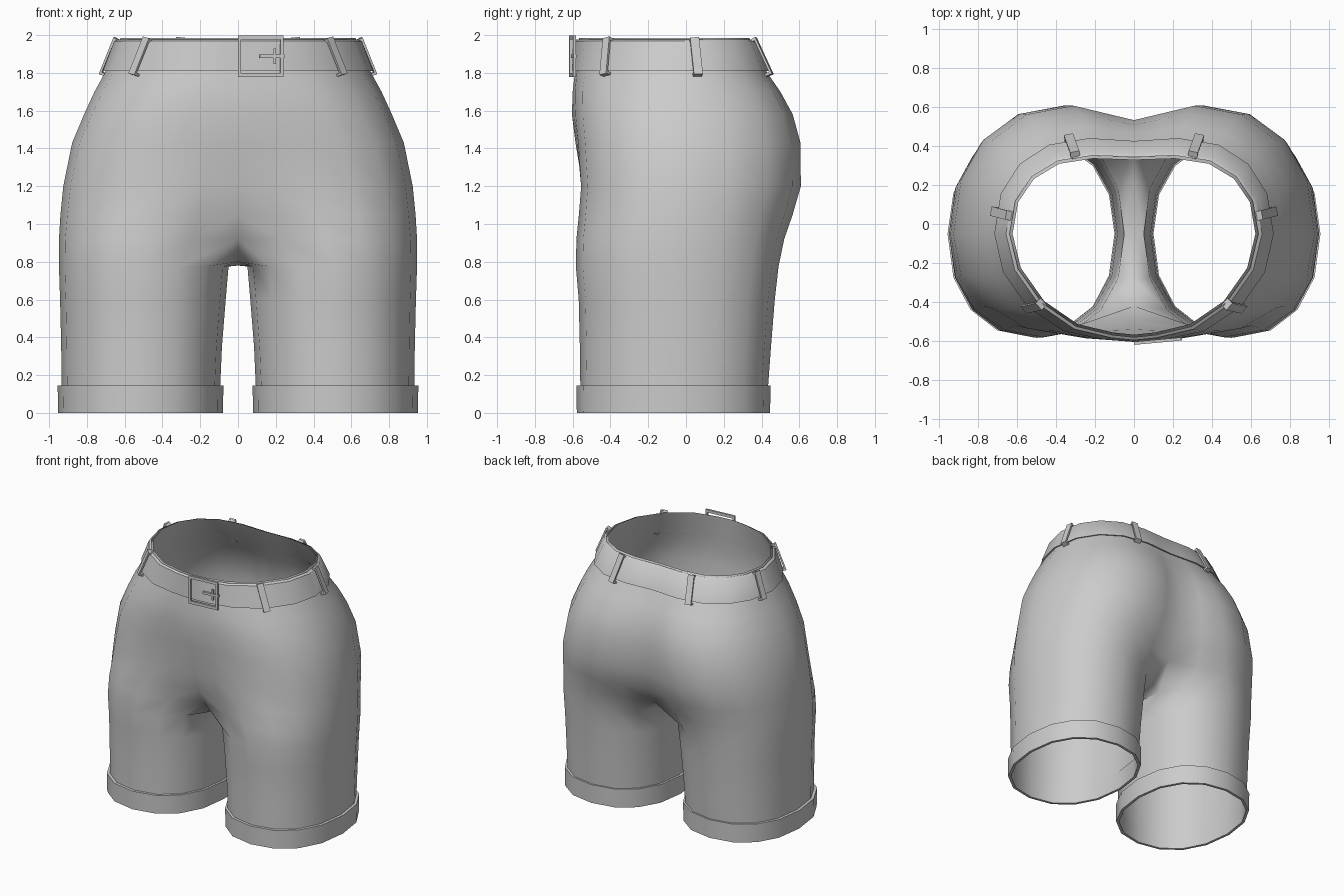
import bpy, bmesh, math
from mathutils import Vector

if "Cube" in bpy.data.objects:
    bpy.data.objects.remove(bpy.data.objects["Cube"])

fabric = bpy.data.materials.new("grey fabric")
fabric.diffuse_color = (0.6, 0.6, 0.6, 1)
fabric.use_nodes = True
fabric.node_tree.nodes["Principled BSDF"].inputs["Base Color"].default_value = fabric.diffuse_color

CY = -0.05   # depth of the widest point
# torso: z, half width, front y, back y, front lobe x, back lobe x,
#        front centre y, back centre y, front roundness
TORSO = [
    (1.985, 0.622, -0.555, 0.335, 0.11, 0.21, -0.567, 0.328, 1.10),
    (1.80, 0.705, -0.578, 0.430, 0.16, 0.23, -0.588, 0.415, 1.05),
    (1.70, 0.760, -0.588, 0.500, 0.20, 0.26, -0.600, 0.465, 1.00),
    (1.58, 0.815, -0.585, 0.565, 0.25, 0.28, -0.604, 0.508, 0.95),
    (1.43, 0.878, -0.570, 0.606, 0.31, 0.31, -0.585, 0.532, 0.90),
    (1.20, 0.925, -0.555, 0.608, 0.37, 0.35, -0.540, 0.525, 0.90),
    (1.05, 0.940, -0.567, 0.565, 0.41, 0.39, -0.500, 0.480, 0.90),
    (0.92, 0.948, -0.580, 0.520, 0.46, 0.44, -0.420, 0.400, 0.90),
]
# leg: z, inner x, outer x, front y, back y
LEG = [
    (0.775, 0.050, 0.948, -0.583, 0.490),
    (0.60, 0.065, 0.942, -0.568, 0.470),
    (0.35, 0.085, 0.936, -0.562, 0.450),
    (0.01, 0.100, 0.932, -0.558, 0.425),
]


def spow(v, p=0.9):
    return math.copysign(abs(v) ** p, v)


def lerp_level(table, z):
    for a, b in zip(table, table[1:]):
        if z >= b[0]:
            f = (z - a[0]) / (b[0] - a[0])
            return [u + (v - u) * f for u, v in zip(a, b)]
    return table[-1]


def torso_point(lv, deg, d=0.0):
    z, w, yf, yb, cf, cb, _, _, pf = lv
    t = math.radians(deg)
    p, cx = (0.9, cb) if deg > 0 else (pf, cf)
    c, s = spow(math.cos(t), p), spow(math.sin(t), p)
    ry = (yb + d - CY) if s > 0 else (CY - yf + d)
    return Vector((cx + (w + d - cx) * c, CY + ry * s, z))


def torso_ring(lv, d=0.0):
    z, w, yf, yb, cf, cb, f0, b0, _ = lv
    arc = [torso_point(lv, -90 + 22.5 * i, d) for i in range(9)]
    front = [Vector((0, f0 - d, z)), Vector((cf / 2, (f0 + yf) / 2 - d, z))]
    back = [Vector((cb / 2, (b0 + yb) / 2 + d, z)), Vector((0, b0 + d, z))]
    return front + arc + back


def leg_ring(lv, d=0.0):
    z, x0, x1, yf, yb = lv
    pts = []
    for i in range(16):
        t = math.radians(-135 + 22.5 * i)
        c, s = spow(math.cos(t)), spow(math.sin(t))
        ry = (yb + d - CY) if s > 0 else (CY - yf + d)
        pts.append(Vector(((x0 + x1) / 2 + ((x1 - x0) / 2 + d) * c, CY + ry * s, z)))
    return pts


def bridge(bm, a, b, closed):
    n = len(a)
    for i in range(n if closed else n - 1):
        j = (i + 1) % n
        bm.faces.new((a[i], a[j], b[j], b[i]))


def finish(bm, name, mirrored=True, angle=40):
    if mirrored:
        bmesh.ops.mirror(bm, geom=bm.verts[:] + bm.edges[:] + bm.faces[:],
                         axis='X', merge_dist=0.0005)
        bmesh.ops.remove_doubles(bm, verts=bm.verts[:], dist=0.0005)
    bmesh.ops.recalc_face_normals(bm, faces=bm.faces[:])
    me = bpy.data.meshes.new(name)
    bm.to_mesh(me)
    bm.free()
    me.materials.append(fabric)
    ob = bpy.data.objects.new(name, me)
    bpy.context.collection.objects.link(ob)
    bpy.ops.object.select_all(action='DESELECT')
    ob.select_set(True)
    bpy.context.view_layer.objects.active = ob
    bpy.ops.object.shade_smooth_by_angle(angle=math.radians(angle))
    return ob


def add_box(bm, centre, ax, ay, az, size):
    """Box with its own axes and full sizes."""
    v = []
    for i in (-0.5, 0.5):
        for j in (-0.5, 0.5):
            for k in (-0.5, 0.5):
                v.append(bm.verts.new(centre + ax * size[0] * i + ay * size[1] * j + az * size[2] * k))
    for f in ((0, 1, 3, 2), (4, 6, 7, 5), (0, 4, 5, 1), (2, 3, 7, 6), (0, 2, 6, 4), (1, 5, 7, 3)):
        bm.faces.new([v[i] for i in f])


# shorts body: half torso rings, a crotch seam, then closed leg rings
bm = bmesh.new()
rows = [[bm.verts.new(p) for p in torso_ring(lv)] for lv in TORSO]
for a, b in zip(rows, rows[1:]):
    bridge(bm, a, b, False)
seam = [bm.verts.new(p) for p in ((0, 0.22, 0.80), (0, -0.04, 0.78), (0, -0.28, 0.80))]
prev = rows[-1] + seam
for lv in LEG:
    ring = [bm.verts.new(p) for p in leg_ring(lv)]
    bridge(bm, prev, ring, True)
    prev = ring
finish(bm, "shorts_body", angle=60)

# turned-up cuffs
bm = bmesh.new()
cuff = [[bm.verts.new(p) for p in leg_ring((z,) + LEG[-1][1:], d)]
        for z, d in ((0.0, 0.0), (0.0, 0.02), (0.145, 0.023), (0.145, 0.0))]
for i in range(4):
    bridge(bm, cuff[i], cuff[(i + 1) % 4], True)
finish(bm, "leg_cuffs")

# belt band
bm = bmesh.new()
band = [[bm.verts.new(p) for p in torso_ring(lerp_level(TORSO, z), d)]
        for z, d in ((1.815, 0.0), (1.81, 0.015), (1.968, 0.026), (1.978, 0.012))]
for i in range(4):
    bridge(bm, band[i], band[(i + 1) % 4], False)
finish(bm, "belt")

# belt loops: a strap with a short return at each end
bm = bmesh.new()
low, high = lerp_level(TORSO, 1.80), lerp_level(TORSO, 1.978)
for deg in (-45, 11, 80):
    p0, p1 = torso_point(low, deg, 0.028), torso_point(high, deg, 0.036)
    up = (p1 - p0).normalized()
    side = torso_point(low, deg + 4) - torso_point(low, deg - 4)
    side = (side - up * side.dot(up)).normalized()
    out = side.cross(up).normalized()
    mid, length = (p0 + p1) / 2, (p1 - p0).length
    add_box(bm, mid, side, out, up, (0.048, 0.012, length + 0.018))
    for p in (p0, p1):
        add_box(bm, p - out * 0.018, side, out, up, (0.048, 0.03, 0.014))
finish(bm, "belt_loops", angle=30)

# buckle: square frame, centre bar and prong
bm = bmesh.new()
ax = Vector((0.24, 0.022, 0)).normalized()
az = Vector((0, 0, 1))
ay = az.cross(ax)
origin = Vector((0.12, -0.600, 1.888))
for u, w, sx, sz in ((0, 0.099, 0.24, 0.022), (0, -0.099, 0.24, 0.022),
                     (-0.112, 0, 0.016, 0.22), (0.112, 0, 0.016, 0.22),
                     (0.06, 0, 0.13, 0.018), (0.075, 0.0, 0.014, 0.08)):
    add_box(bm, origin + ax * u + az * w, ax, ay, az, (sx, 0.016, sz))
finish(bm, "belt_buckle", mirrored=False, angle=30)
